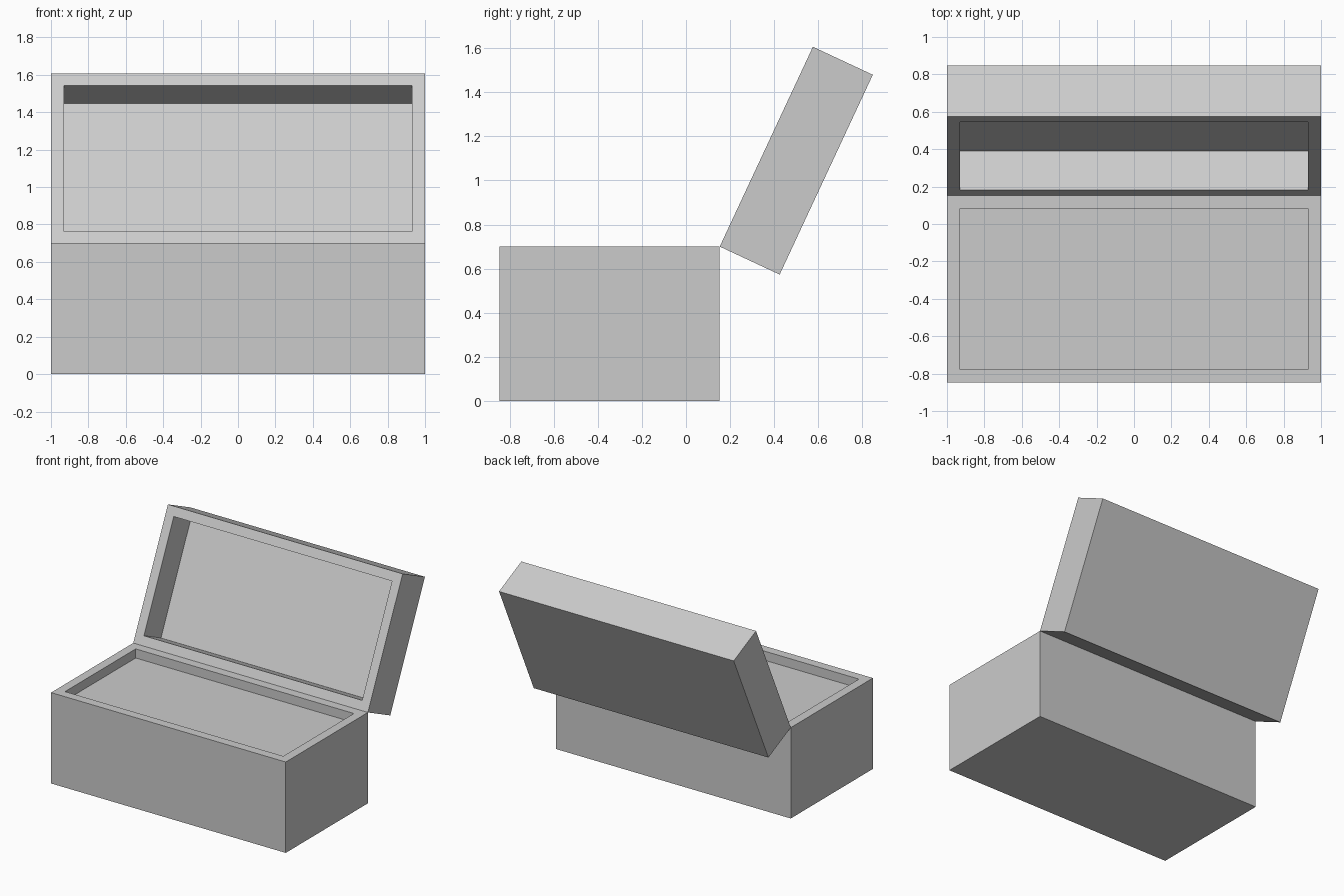
import bpy, bmesh
from math import radians
from mathutils import Matrix

if "Cube" in bpy.data.objects:
    bpy.data.objects.remove(bpy.data.objects["Cube"])

WALL = 0.07
HINGE_Y, HINGE_Z = 0.153, 0.7


def tray(name, height, recess):
    """Open box 2 x 1, rim at local z = 0, y from 0 to 1, recessed from the top."""
    bm = bmesh.new()
    bmesh.ops.create_cube(bm, size=1, matrix=Matrix.Translation((0, 0.5, -height / 2))
                          @ Matrix.Diagonal((2, 1, height, 1)))
    bm.normal_update()
    top = max(bm.faces, key=lambda f: f.normal.z)
    bmesh.ops.inset_region(bm, faces=[top], thickness=WALL, use_even_offset=True)
    floor = bmesh.ops.extrude_discrete_faces(bm, faces=[top])["faces"][0]
    bmesh.ops.translate(bm, verts=floor.verts, vec=(0, 0, -recess))
    bmesh.ops.recalc_face_normals(bm, faces=bm.faces)
    mesh = bpy.data.meshes.new(name)
    bm.to_mesh(mesh)
    bm.free()
    obj = bpy.data.objects.new(name, mesh)
    bpy.context.collection.objects.link(obj)
    return obj


# Chest body, filled nearly to the rim
body = tray("chest_body", 0.7, 0.07)
body.location = (0, HINGE_Y - 1, HINGE_Z)

# Hollow lid, swung open about the back top edge
lid = tray("chest_lid", 0.3, 0.3 - WALL)
lid.location = (0, HINGE_Y, HINGE_Z)
lid.rotation_euler.x = radians(65)
